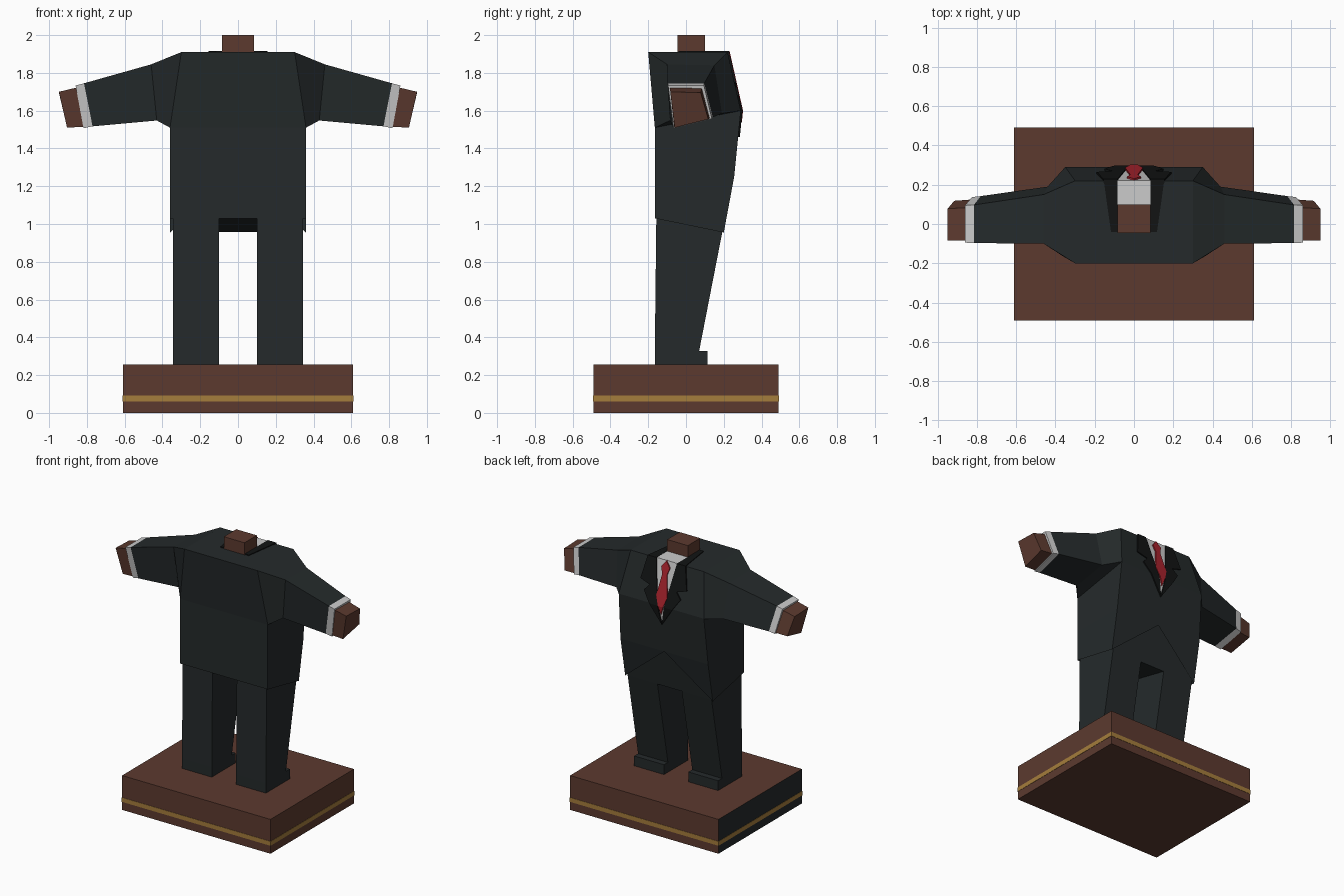
import bpy, bmesh
from mathutils import Vector

if "Cube" in bpy.data.objects:
    bpy.data.objects.remove(bpy.data.objects["Cube"])


def material(name, rgb):
    m = bpy.data.materials.new(name)
    m.diffuse_color = (*rgb, 1)
    m.use_nodes = True
    m.node_tree.nodes["Principled BSDF"].inputs["Base Color"].default_value = m.diffuse_color
    return m


SUIT = material("suit", (0.018, 0.023, 0.024))
LAPEL = material("lapel", (0.006, 0.007, 0.007))
BROWN = material("brown", (0.107, 0.042, 0.028))
GOLD = material("gold", (0.376, 0.205, 0.045))
WHITE = material("white", (0.55, 0.55, 0.55))
RED = material("red", (0.40, 0.017, 0.026))


def finish(name, bm, mat, mirror=False):
    bmesh.ops.remove_doubles(bm, verts=bm.verts, dist=1e-5)
    bmesh.ops.recalc_face_normals(bm, faces=bm.faces)
    me = bpy.data.meshes.new(name)
    bm.to_mesh(me)
    bm.free()
    me.materials.append(mat)
    ob = bpy.data.objects.new(name, me)
    bpy.context.collection.objects.link(ob)
    if mirror:
        ob.modifiers.new("mirror", 'MIRROR').use_axis[0] = True
    return ob


def loft(name, rings, mat, mirror=False):
    """Skin closed rings of equal length and cap both ends."""
    bm = bmesh.new()
    rows = [[bm.verts.new(p) for p in r] for r in rings]
    n = len(rows[0])
    for a, b in zip(rows, rows[1:]):
        for i in range(n):
            j = (i + 1) % n
            bm.faces.new((a[i], a[j], b[j], b[i]))
    bm.faces.new(rows[0])
    bm.faces.new(rows[-1])
    return finish(name, bm, mat, mirror)


def rect(x0, x1, y0, y1, z0, z1=None):
    """Rectangle ring; z0 along its y0 edge, z1 along its y1 edge."""
    z1 = z0 if z1 is None else z1
    return [(x0, y0, z0), (x1, y0, z0), (x1, y1, z1), (x0, y1, z1)]


def box(name, x0, x1, y0, y1, z0, z1, mat, mirror=False):
    return loft(name, [rect(x0, x1, y0, y1, z0), rect(x0, x1, y0, y1, z1)], mat, mirror)


def chest(z):
    """Depth of the chest surface at height z."""
    if z > 1.6:
        return 0.29 - 0.07 * (z - 1.6) / 0.31
    return 0.29 - 0.035 * (1.6 - z) / 0.35


def panel(name, outline, offset, mat, mirror=False):
    """Flat outline in x, z laid on the chest, folded at its widest line."""
    bm = bmesh.new()
    bm.faces.new([bm.verts.new((x, 0, z)) for x, z in outline])
    bmesh.ops.bisect_plane(bm, geom=bm.verts[:] + bm.edges[:] + bm.faces[:],
                           plane_co=(0, 0, 1.6), plane_no=(0, 0, 1))
    for v in bm.verts:
        v.co.y = chest(v.co.z) + offset
    solid = bmesh.ops.extrude_face_region(bm, geom=bm.faces[:], use_keep_orig=True)
    for v in solid["geom"]:
        if isinstance(v, bmesh.types.BMVert):
            v.co.y -= 0.02
    return finish(name, bm, mat, mirror)


# Plinth with gold band; its left side is dark
plinth = box("plinth", -0.61, 0.61, -0.49, 0.49, 0, 0.255, BROWN)
plinth.data.materials.append(SUIT)
for p in plinth.data.polygons:
    if p.normal.x < -0.9:
        p.material_index = 1
box("plinth_band", -0.612, 0.612, -0.492, 0.492, 0.06, 0.092, GOLD)

# Legs, shoes and the sloping trouser seat
loft("trouser_leg", [rect(0.1, 0.345, -0.165, 0.055, 0.255),
                     rect(0.1, 0.345, -0.165, 0.07, 0.33),
                     rect(0.1, 0.345, -0.157, 0.192, 1.04, 0.957)], SUIT, True)
box("shoe", 0.1, 0.345, -0.1, 0.115, 0.255, 0.328, SUIT, True)
loft("trouser_seat", [rect(-0.345, 0.345, -0.155, 0.192, 1.035, 0.957),
                      rect(-0.345, 0.345, -0.155, 0.245, 1.27)], SUIT)

# Jacket body: half rows running back centre, back corner, front corner, front centre
rows = [
    [(0, -0.2, 1.91), (0.3, -0.2, 1.91), (0.3, 0.22, 1.91), (0, 0.22, 1.91)],
    [(0, -0.165, 1.51), (0.36, -0.165, 1.51), (0.35, 0.29, 1.6), (0, 0.29, 1.6)],
    [(0, -0.165, 1.25), (0.36, -0.165, 1.25), (0.36, 0.255, 1.25), (0, 0.255, 1.25)],
    [(0, -0.165, 1.03), (0.36, -0.165, 1.03), (0.36, 0.2, 0.955)],
]
bm = bmesh.new()
vs = [[bm.verts.new(p) for p in r] for r in rows]
for a, b in zip(vs[:2], vs[1:3]):
    for i in range(3):
        bm.faces.new((a[i], a[i + 1], b[i + 1], b[i]))
for i in range(2):
    bm.faces.new((vs[2][i], vs[2][i + 1], vs[3][i + 1], vs[3][i]))
bm.faces.new((vs[2][2], vs[2][3], vs[3][2]))
bm.faces.new(vs[0])
finish("jacket_body", bm, SUIT, True)

# Arm: rings run top back, top front, bottom front, bottom back
armhole = [rows[0][1], rows[0][2], rows[1][2], rows[1][1]]
shoulder = [(0.46, -0.1, 1.845), (0.46, 0.15, 1.84), (0.44, 0.19, 1.585), (0.43, -0.085, 1.548)]
cuff_in = [(0.815, -0.097, 1.745), (0.815, 0.097, 1.745), (0.78, 0.142, 1.565), (0.77, -0.07, 1.517)]
cuff_out = [(0.86, -0.095, 1.733), (0.86, 0.095, 1.733), (0.825, 0.137, 1.557), (0.818, -0.065, 1.507)]
wrist = [(0.855, -0.085, 1.722), (0.855, 0.083, 1.718), (0.822, 0.125, 1.56), (0.818, -0.062, 1.515)]
fist = [(0.948, -0.083, 1.70), (0.948, 0.078, 1.695), (0.915, 0.118, 1.555), (0.905, -0.06, 1.51)]
loft("sleeve", [armhole, shoulder, cuff_in], SUIT, True)
loft("shirt_cuff", [cuff_in, cuff_out], WHITE, True)
loft("hand", [wrist, fist], BROWN, True)

# Neck and shirt
box("neck", -0.085, 0.085, -0.045, 0.1, 1.85, 2.0, BROWN)
box("shirt_collar", -0.087, 0.087, 0.09, 0.222, 1.89, 1.914, WHITE)
panel("shirt_front", [(-0.087, 1.912), (0.087, 1.912), (0, 1.48)], 0.003, WHITE)

# Tie
panel("tie", [(0, 1.915), (0.035, 1.87), (0.019, 1.82), (0.045, 1.67), (0, 1.54),
              (-0.045, 1.67), (-0.019, 1.82), (-0.035, 1.87)], 0.012, RED)

# Notched lapels and the collar strip running back over the shoulders
panel("lapel", [(0.085, 1.915), (0, 1.46), (0.15, 1.68), (0.11, 1.725),
                (0.19, 1.75), (0.155, 1.915)], 0.009, LAPEL, True)
strip = [(0.085, -0.04), (0.117, -0.04), (0.155, 0.228), (0.085, 0.228)]
loft("collar_strip", [[(x, y, z) for x, y in strip] for z in (1.9, 1.916)], LAPEL, True)
